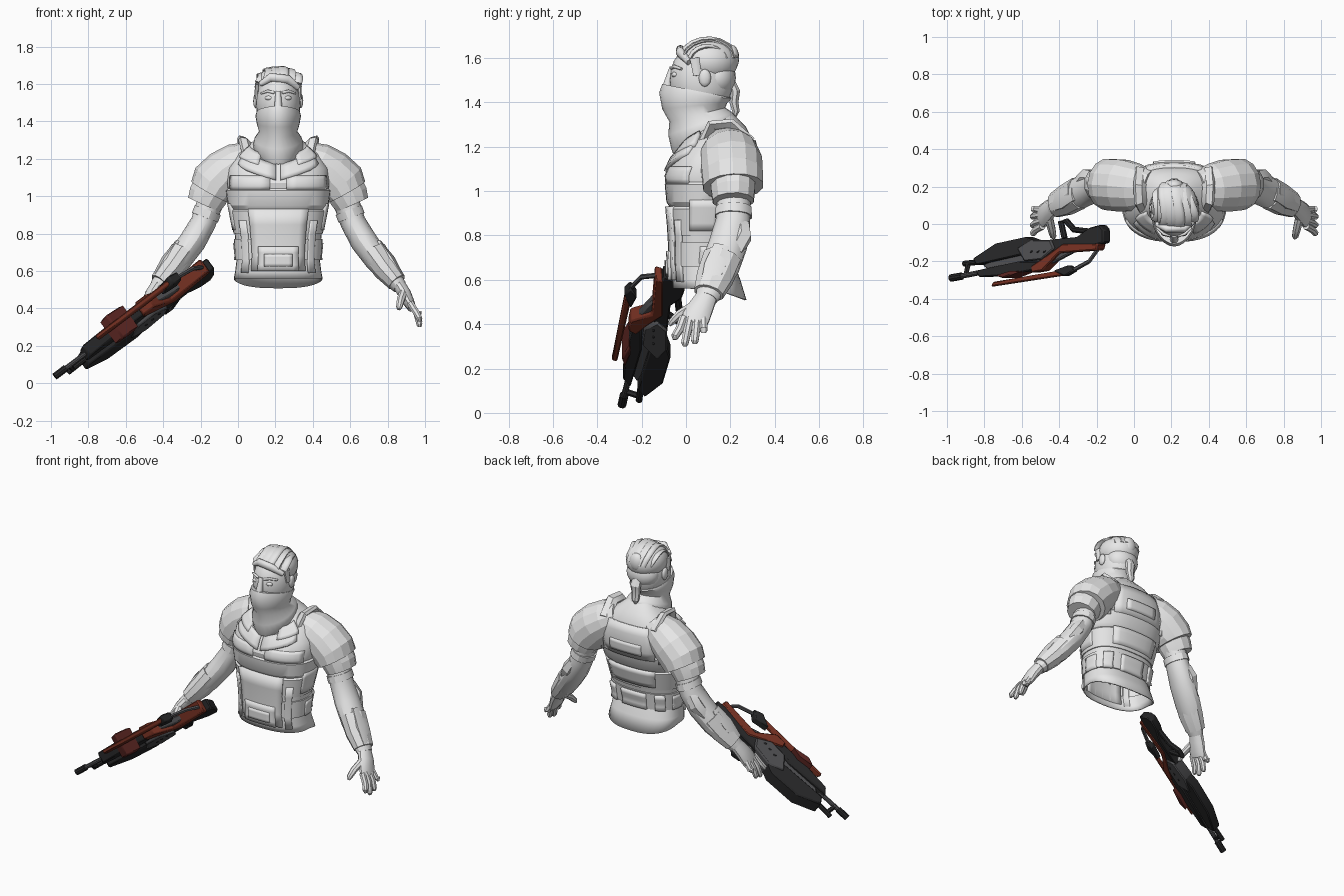
import bpy, bmesh, math
from mathutils import Vector

cube = bpy.data.objects.get("Cube")
if cube:
    bpy.data.objects.remove(cube)

CX = 0.215                      # centre line of the body
X, Y = Vector((1, 0, 0)), Vector((0, 1, 0))
W = Vector((-0.59, 0, 0.81))    # thickness direction of the rifle


def material(name, r, g, b):
    m = bpy.data.materials.new(name)
    m.use_nodes = True
    m.diffuse_color = (r, g, b, 1)
    m.node_tree.nodes["Principled BSDF"].inputs["Base Color"].default_value = (r, g, b, 1)
    return m


CLAY = material("pale grey", 0.8, 0.8, 0.8)
BLACK = material("gun black", 0.02, 0.02, 0.021)
STEEL = material("gun grey", 0.075, 0.075, 0.08)
RED = material("rust red", 0.18, 0.03, 0.016)
MAROON = material("dark red", 0.1, 0.018, 0.015)


def finish(name, bm, mat, angle=30, fix=True):
    if fix:
        bmesh.ops.recalc_face_normals(bm, faces=bm.faces)
    mesh = bpy.data.meshes.new(name)
    bm.to_mesh(mesh)
    bm.free()
    mesh.materials.append(mat)
    ob = bpy.data.objects.new(name, mesh)
    bpy.context.collection.objects.link(ob)
    bpy.ops.object.select_all(action='DESELECT')
    bpy.context.view_layer.objects.active = ob
    ob.select_set(True)
    bpy.ops.object.shade_smooth_by_angle(angle=math.radians(angle))
    return ob


def skin(bm, rings, cap_start=True):
    rings = [[bm.verts.new(p) for p in r] for r in rings]
    n = len(rings[0])
    for a, b in zip(rings, rings[1:]):
        for i in range(n):
            bm.faces.new((a[i], a[(i + 1) % n], b[(i + 1) % n], b[i]))
    if cap_start:
        bm.faces.new(rings[0])
    bm.faces.new(rings[-1])


def sides_of(mirror):
    return ((1, "left_"), (-1, "right_")) if mirror else ((1, ""),)


def tube(name, rows, mat=CLAY, sides=12, ref=Y, angle=30, mirror=False):
    """Rows are x, y, z, radius along ref, radius across."""
    pts = [Vector(r[:3]) for r in rows]
    for s, label in sides_of(mirror):
        bm, rings = bmesh.new(), []
        for i, r in enumerate(rows):
            t = (pts[min(i + 1, len(pts) - 1)] - pts[max(i - 1, 0)]).normalized()
            u = (ref - t * ref.dot(t)).normalized()
            v = t.cross(u)
            ring = []
            for k in range(sides):
                q = math.tau * (k + 0.5) / sides
                p = pts[i] + u * r[3] * math.cos(q) + v * r[4] * math.sin(q)
                ring.append((CX + s * (p.x - CX), p.y, p.z) if mirror else p)
            rings.append(ring)
        skin(bm, rings)
        finish(label + name, bm, mat, angle)


def ball(name, c, r, seg=24, mirror=False):
    for s, label in sides_of(mirror):
        bm = bmesh.new()
        bmesh.ops.create_uvsphere(bm, u_segments=seg, v_segments=seg // 2, radius=1)
        for v in bm.verts:
            v.co = Vector((CX + s * (c[0] + v.co.x * r[0]), c[1] + v.co.y * r[1], c[2] + v.co.z * r[2]))
        finish(label + name, bm, CLAY, 60)


# Torso surface: height, front, back, half width
FORM = [(.50, -.06, .285, .24), (.56, -.06, .26, .235), (.68, -.062, .215, .22), (.82, -.068, .25, .235),
        (1.0, -.085, .3, .27), (1.07, -.092, .315, .275), (1.15, -.055, .32, .27), (1.23, .01, .30, .22),
        (1.29, .05, .27, .14), (1.34, .07, .22, .08)]


def body(q, z, off=0.0):
    for a, b in zip(FORM, FORM[1:]):
        if z <= b[0]:
            break
    f = max(0, min(1, (z - a[0]) / (b[0] - a[0])))
    y0, y1, rx = (a[i] + (b[i] - a[i]) * f for i in (1, 2, 3))
    power = lambda t: math.copysign(abs(t) ** 0.8, t)
    return Vector((CX + (rx + off) * power(math.sin(q)),
                   (y0 + y1) / 2 - ((y1 - y0) / 2 + off) * power(math.cos(q)), z))


# Torso with stepped armour bands and a hem that drops at the back
bands = [(.53, 0), (.6, 0), (.66, 0), (.66, .008), (.77, .008), (.77, 0), (.8, 0), (.8, .006), (.92, .006),
         (.93, -.004), (.95, .008), (1.03, .008), (1.04, -.002), (1.07, 0), (1.15, 0), (1.23, 0),
         (1.29, 0), (1.34, 0)]
bm, rings = bmesh.new(), []
for i, (z, off) in enumerate(bands):
    ring = [body(math.tau * k / 36, z, off) for k in range(36)]
    if i == 0:
        for k, p in enumerate(ring):
            p.z = .56 - .05 * max(0, -math.cos(math.tau * k / 36))
    rings.append(ring)
skin(bm, rings, cap_start=False)
finish("torso", bm, CLAY).modifiers.new("shell", 'SOLIDIFY').thickness = 0.008


def plate(name, a0, a1, z0, z1, off, slope=0, mirror=False, n=6):
    """Armour plate wrapped on the torso; angle 0 is the front."""
    for s, label in sides_of(mirror):
        lo, hi = sorted((s * a0, s * a1))
        bm, g = bmesh.new(), []
        for i in range(n + 1):
            q = lo + (hi - lo) * i / n
            g.append([bm.verts.new(body(q, z0 + (z1 - z0) * j / 4 + slope * abs(q), off)) for j in range(5)])
        for i in range(n):
            for j in range(4):
                bm.faces.new((g[i][j], g[i + 1][j], g[i + 1][j + 1], g[i][j + 1]))
        m = finish(label + name, bm, CLAY, fix=False).modifiers.new("thickness", 'SOLIDIFY')
        m.thickness, m.offset = off + .01, -1


PI = math.pi
plate("belly_plate", -.55, .55, .6, .93, .016)
plate("buckle", -.36, .36, .6, .73, .026)
plate("buckle_panel", -.22, .22, .625, .69, .034)
plate("belly_side_trim", .66, .9, .59, .87, .012, mirror=True)
plate("collar_plate", .02, .85, 1.09, 1.17, .018, slope=.1, mirror=True)
plate("collar_trim", .3, .9, 1.15, 1.21, .024, slope=.07, mirror=True)
plate("chest_plate", .1, 1.15, 1.035, 1.11, .006, mirror=True)
plate("rib_plate", 1.2, 1.75, .82, .96, .011, mirror=True)
plate("belt_pouch", 1.5, 1.95, .66, .75, .014, mirror=True)
plate("rear_belt_pouch", 2.25, 2.6, .66, .76, .022, mirror=True)
plate("back_belt_box", PI - .28, PI + .28, .66, .76, .022)
plate("back_lower_plate", PI - .6, PI + .6, .82, .93, .014)
plate("back_panel", PI - .62, PI + .62, 1.02, 1.23, .014)
plate("back_box", PI - .3, PI + .3, 1.05, 1.12, .024)
plate("back_strap", PI - 1.0, PI - .72, 1.0, 1.22, .018, mirror=True)

# Shoulders: raised ridge beside the neck, domed guard and lower flap
tube("shoulder_ridge", [(.37, .08, 1.22, .04, .02), (.395, .12, 1.295, .04, .02), (.4, .2, 1.3, .04, .02),
                        (.39, .29, 1.22, .04, .02)], sides=6, ref=Vector((.8, 0, .6)), mirror=True)
tube("shoulder_guard", [(.34, .185, 1.22, .1, .08), (.42, .195, 1.175, .13, .118), (.49, .205, 1.125, .142, .133),
                        (.55, .21, 1.065, .14, .138), (.575, .213, 1.02, .138, .12)],
     sides=14, angle=10, mirror=True)
tube("shoulder_flap", [(.56, .21, 1.06, .105, .11), (.592, .212, 1.0, .102, .108), (.612, .213, .955, .095, .095)],
     sides=12, angle=12, mirror=True)

# Arms with elbow pad, cuff and forearm guard
tube("arm", [(.5, .21, 1.12, .08, .08), (.585, .215, .95, .077, .07), (.615, .212, .86, .08, .068),
             (.672, .19, .76, .088, .072), (.745, .155, .66, .087, .068), (.81, .12, .58, .072, .056),
             (.865, .092, .515, .05, .04)], sides=14, mirror=True)
tube("arm_band", [(.592, .215, .925, .083, .077), (.607, .214, .885, .086, .077)], mirror=True)
tube("elbow_pad", [(.645, .245, .85, .045, .035), (.68, .25, .795, .05, .045), (.72, .215, .73, .045, .035)],
     sides=6, mirror=True)
tube("forearm_guard", [(.725, .165, .70, .09, .073), (.79, .13, .61, .086, .068), (.85, .102, .54, .07, .054)],
     sides=10, angle=15, mirror=True)
tube("guard_ridge", [(.755, .16, .755, .04, .012), (.815, .13, .66, .055, .026), (.875, .1, .57, .04, .014)],
     sides=6, mirror=True)

# Hands: palm, four fingers and thumb
tube("palm", [(.855, .1, .535, .046, .036), (.89, .07, .48, .057, .036), (.915, .045, .43, .064, .03),
              (.93, .035, .4, .06, .022)], mirror=True)
for i, (y, ty, tz) in enumerate([(-.01, -.05, .33), (.02, -.005, .3), (.05, .04, .31), (.078, .08, .36)]):
    mid = (y + ty) / 2
    tube("finger_%d" % (i + 1), [(.92, y, .43, .021, .02), (.955, mid, .375, .02, .019),
                                 (.97, ty, tz + .015, .018, .017), (.971, ty, tz, .01, .009)],
         sides=8, mirror=True)
tube("thumb", [(.885, .035, .485, .024, .022), (.87, -.03, .445, .022, .02), (.862, -.065, .41, .018, .016),
               (.86, -.075, .395, .009, .009)], sides=8, ref=X, mirror=True)

# Head, face and ears
ball("head", (0, .07, 1.5), (.12, .145, .17))
ball("ear", (.12, .085, 1.51), (.014, .028, .04), 12, mirror=True)
ball("eye", (.046, -.048, 1.525), (.026, .018, .014), 12, mirror=True)
tube("brow", [(CX + .02, -.064, 1.553, .007, .008), (CX + .055, -.054, 1.562, .008, .008),
              (CX + .092, -.02, 1.55, .006, .006)], sides=8, angle=60, mirror=True)
tube("nose", [(CX, -.062, 1.56, .012, .014), (CX, -.075, 1.51, .018, .018), (CX, -.088, 1.46, .022, .024)],
     sides=10, angle=60)

# Scarf over mouth and neck: centre y, height, half width, half depth, forward drop, front point
bm, rings = bmesh.new(), []
for cy, z, rx, ry, drop, point in [(.055, 1.45, .116, .15, -.2, .012), (.05, 1.43, .122, .157, -.08, .014),
                                   (.045, 1.385, .114, .142, .1, .01), (.055, 1.345, .102, .122, .25, .008),
                                   (.07, 1.305, .128, .14, .35, .01), (.085, 1.27, .135, .14, .5, .012),
                                   (.09, 1.245, .12, .135, .5, .014)]:
    ring = []
    for k in range(28):
        q = math.tau * k / 28
        y = -ry * math.cos(q) - point * max(0, math.cos(q)) ** 4
        ring.append((CX + rx * math.sin(q), cy + y, z + drop * y))
    rings.append(ring)
skin(bm, rings)
finish("scarf", bm, CLAY, 50)
tube("scarf_point", [(CX, -.02, 1.25, .075, .02), (CX, -.035, 1.21, .035, .016), (CX, -.04, 1.175, .005, .008)],
     sides=8, ref=X)

# Hair: cap, nape, swept strands, fringe and tied tail
ball("hair_cap", (0, .1, 1.585), (.126, .135, .108))
ball("hair_nape", (0, .14, 1.51), (.108, .085, .09))
for i in range(6):
    d = (i - 2.5) / 2.9
    s = math.sqrt(1 - d * d)
    tube("hair_strand_%d" % (i + 1),
         [(CX + d * .115 * (1 - .3 * k / 8) + .012 * math.sin(k * .8), .1 - .128 * (.3 + .7 * s) * math.cos(.25 + k * .35),
           1.588 + .1 * (.3 + .7 * s) * math.sin(.25 + k * .35), .03, .008 + .003 * (i % 2)) for k in range(9)],
         sides=8, ref=X, angle=70)
tube("fringe", [(CX - .095, .0, 1.6, .014, .014), (CX - .04, -.026, 1.635, .02, .024),
                (CX + .05, -.026, 1.625, .02, .024), (CX + .105, .015, 1.58, .014, .016)], sides=10, angle=60)
tube("sideburn", [(CX + .112, .04, 1.6, .025, .014), (CX + .117, .05, 1.52, .018, .01)], sides=8, mirror=True)
ball("hair_knot", (0, .205, 1.6), (.05, .035, .06), 16)
tube("hair_tail", [(CX, .2, 1.5, .03, .02), (CX, .222, 1.45, .035, .024), (CX, .216, 1.4, .028, .022),
                   (CX, .225, 1.36, .026, .018), (CX, .218, 1.33, .01, .008)], sides=8, ref=X)


# Rifle: everything lies on a sloping plane
def on_gun(x, y, h=0.0):
    axis = -.26 + .22 * (x + .97)
    return Vector((x, y, .03 + .73 * (x + .97) - .5 * (y - axis))) + W * h


def slab(name, outline, thick, mat, h=0.0):
    bm = bmesh.new()
    skin(bm, [[on_gun(x, y, h + e * thick / 2) for x, y in outline] for e in (-1, 1)])
    m = finish(name, bm, mat).modifiers.new("bevel", 'BEVEL')
    m.width, m.segments = .007, 1


def rod(name, pts, r, mat, sides=10):
    tube(name, [(*on_gun(x, y), r, r) for x, y in pts], mat, sides, W)


slab("rifle_core", [(-.8, -.22), (-.6, -.13), (-.3, -.08), (-.28, -.13), (-.45, -.22), (-.76, -.255)], .04, STEEL)
slab("rifle_receiver", [(-.84, -.185), (-.72, -.105), (-.56, -.07), (-.48, -.1), (-.58, -.165), (-.82, -.22)],
     .085, BLACK)
slab("rifle_handguard", [(-.83, -.25), (-.6, -.2), (-.49, -.2), (-.51, -.245), (-.67, -.275), (-.81, -.285)],
     .07, BLACK)
slab("rifle_side_plates", [(-.6, -.13), (-.52, -.085), (-.42, -.085), (-.4, -.13), (-.47, -.19), (-.56, -.2)],
     .098, STEEL)
slab("rifle_stock", [(-.44, -.085), (-.29, -.07), (-.22, -.02), (-.165, -.005), (-.145, -.03), (-.145, -.1),
                     (-.27, -.135), (-.42, -.15)], .07, BLACK)
slab("red_band", [(-.17, -.105), (-.36, -.105), (-.44, -.165), (-.53, -.225), (-.53, -.26), (-.47, -.25),
                  (-.38, -.155), (-.18, -.14)], .08, RED)
slab("red_foregrip", [(-.76, -.335), (-.75, -.31), (-.4, -.25), (-.36, -.258), (-.37, -.275)], .028, RED)
slab("red_fins", [(-.7, -.275), (-.62, -.25), (-.57, -.255), (-.66, -.29)], .15, MAROON)
slab("rear_sight", [(-.42, -.25), (-.34, -.22), (-.31, -.25), (-.36, -.28)], .05, BLACK)
for i in range(3):
    x = -.53 + i * .035
    slab("side_vent_%d" % (i + 1), [(x, -.145), (x + .02, -.135), (x + .02, -.15), (x, -.16)], .106, BLACK)
rod("sight_rail", [(-.33, -.25), (-.24, -.2), (-.19, -.13)], .012, STEEL, 6)
rod("trigger_grip", [(-.37, -.08), (-.39, .01), (-.36, .015), (-.32, -.03), (-.24, -.04)], .017, BLACK, 8)
rod("barrel", [(-.8, -.255), (-.93, -.28)], .014, STEEL)
rod("muzzle", [(-.92, -.279), (-.935, -.281), (-.98, -.289)], .02, BLACK)
rod("lower_barrel", [(-.8, -.2), (-.91, -.212)], .015, BLACK)
rod("barrel_bridge", [(-.885, -.21), (-.9, -.275)], .014, BLACK, 6)
